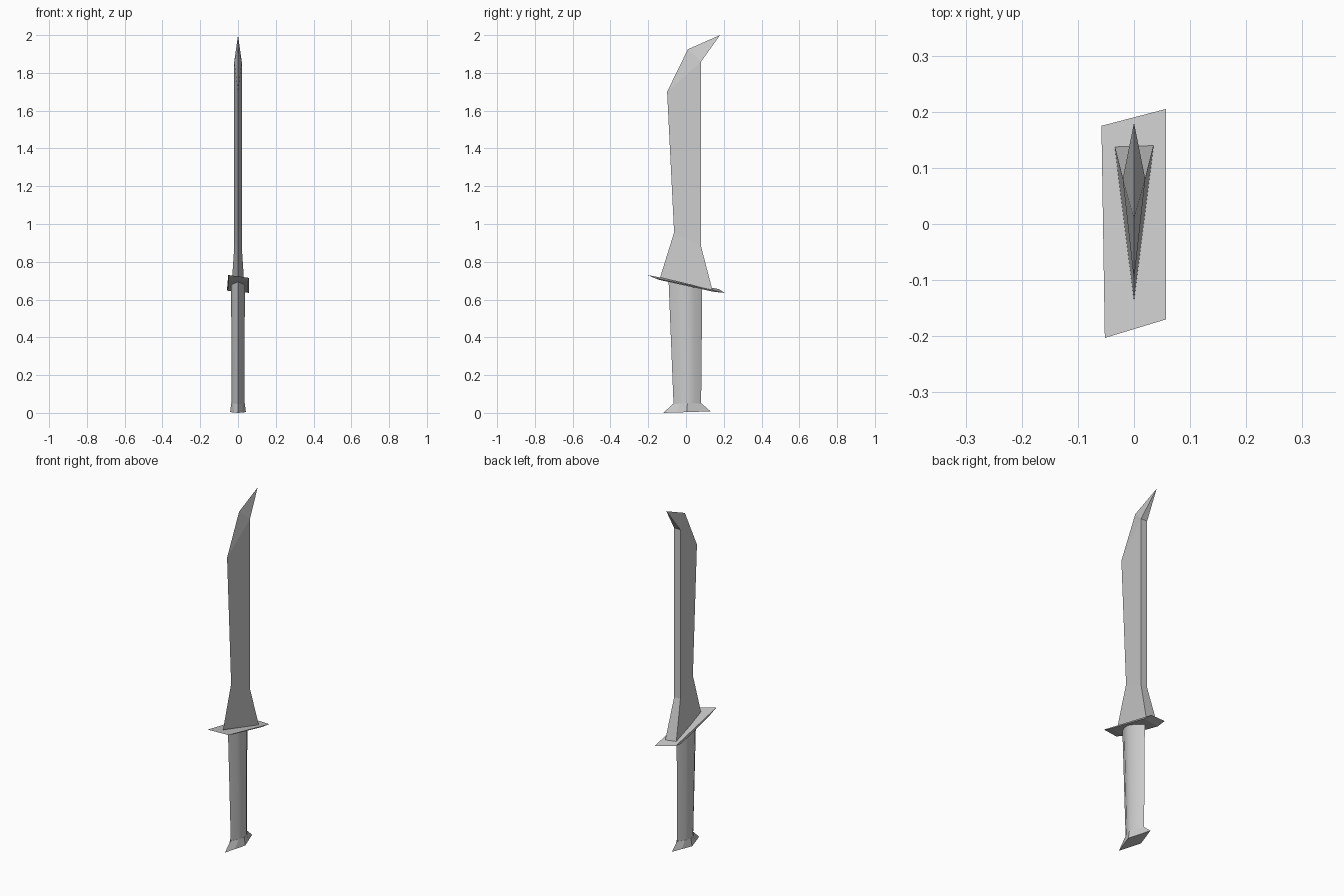
import bpy
import bmesh

cube = bpy.data.objects.get("Cube")
if cube:
    bpy.data.objects.remove(cube, do_unlink=True)

# One plain metal grey for the whole knife
grey = bpy.data.materials.new("plain grey")
grey.use_nodes = True
grey.diffuse_color = (0.6, 0.6, 0.6, 1)
grey.node_tree.nodes["Principled BSDF"].inputs["Base Color"].default_value = (0.6, 0.6, 0.6, 1)


def finish(name, bm, smooth=False):
    """Turn a bmesh into a named object with the grey material."""
    bmesh.ops.recalc_face_normals(bm, faces=bm.faces)
    mesh = bpy.data.meshes.new(name)
    bm.to_mesh(mesh)
    bm.free()
    mesh.materials.append(grey)
    obj = bpy.data.objects.new(name, mesh)
    bpy.context.collection.objects.link(obj)
    if smooth:
        bpy.ops.object.select_all(action="DESELECT")
        obj.select_set(True)
        bpy.context.view_layer.objects.active = obj
        bpy.ops.object.shade_smooth_by_angle(angle=0.6)
    return obj


def loft(name, rings, smooth=False):
    """Bridge rings of points and cap both ends."""
    bm = bmesh.new()
    loops = [[bm.verts.new(p) for p in ring] for ring in rings]
    for low, high in zip(loops, loops[1:]):
        for i in range(len(low)):
            j = (i + 1) % len(low)
            bm.faces.new((low[i], low[j], high[j], high[i]))
    bm.faces.new(loops[0])
    bm.faces.new(loops[-1])
    return finish(name, bm, smooth)


def section(front, back, half_width, z_front, z_back, bulge):
    """Eight-point handle section: diamond when bulge is 0, rounder above."""
    half = [(0, 0), (0.5 + bulge, 0.25), (1, 0.5), (0.5 + bulge, 0.75), (0, 1)]
    outline = half + [(-x, t) for x, t in half[-2:0:-1]]
    return [(x * half_width, front + t * (back - front),
             z_front + t * (z_back - z_front)) for x, t in outline]


# Blade: single cutting edge in front, flat spine behind, meeting at the tip
bm = bmesh.new()
edge = [bm.verts.new((0, y, z)) for y, z in
        [(-0.137, 0.717), (-0.063, 0.955), (-0.10, 1.70), (0.01, 1.925), (0.18, 2.0)]]
spine_points = [(0.035, 0.14, 0.65), (0.02, 0.08, 0.88), (0.02, 0.08, 1.86)]
sides = [[bm.verts.new((s * x, y, z)) for x, y, z in spine_points] for s in (-1, 1)]
for b in sides:
    bm.faces.new((edge[0], edge[1], b[1], b[0]))
    bm.faces.new((edge[1], edge[2], b[2], b[1]))
    bm.faces.new((edge[2], edge[3], b[2]))
    bm.faces.new((edge[3], edge[4], b[2]))
left, right = sides
for i in (0, 1):
    bm.faces.new((left[i], right[i], right[i + 1], left[i + 1]))
bm.faces.new((left[2], right[2], edge[4]))
bm.faces.new((left[0], right[0], edge[0]))
finish("blade", bm)

# Guard: skewed tilted plate, thinning towards its pointed ends
top = [(-0.052, -0.203, 0.73), (0.057, -0.17, 0.715),
       (0.057, 0.205, 0.635), (-0.058, 0.175, 0.655)]
bottom = [(x * 0.95, y * 0.7, 0.673 - 0.22 * y * 0.7) for x, y, z in top]
loft("guard", [bottom, top])

# Grip: rounded handle that flares forward towards the guard
loft("grip", [section(-0.066, 0.08, 0.035, 0.045, 0.045, 0.2),
              section(-0.092, 0.086, 0.036, 0.695, 0.655, 0.2)], smooth=True)

# Pommel: flared foot with a diamond base
loft("pommel", [section(-0.12, 0.13, 0.042, 0.0, 0.008, 0.0),
                section(-0.068, 0.082, 0.036, 0.048, 0.05, 0.2)])
